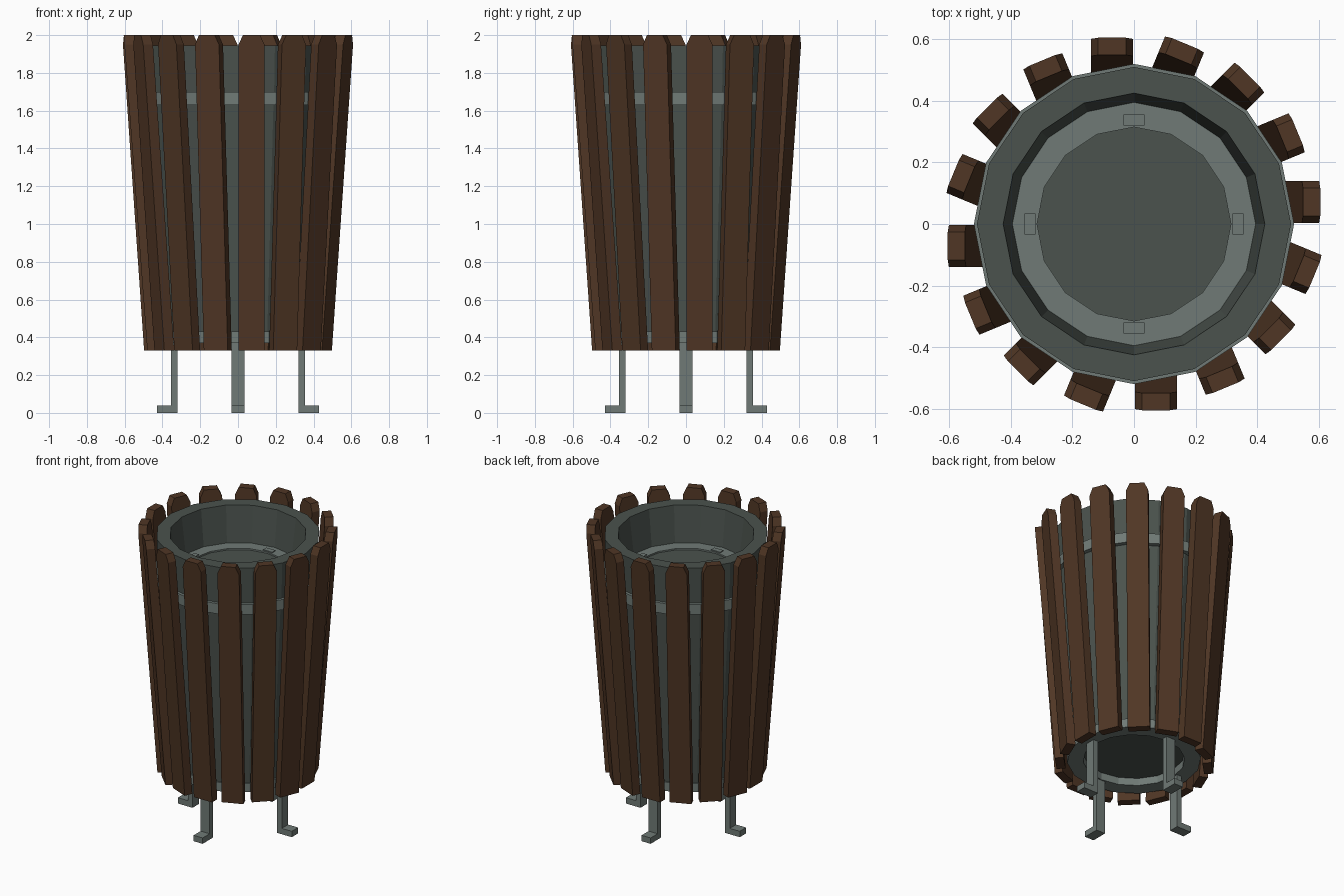
import bpy, bmesh
from math import cos, sin, pi

if "Cube" in bpy.data.objects:
    bpy.data.objects.remove(bpy.data.objects["Cube"], do_unlink=True)

SIDES = 16


def material(name, rgb):
    m = bpy.data.materials.new(name)
    m.use_nodes = True
    m.diffuse_color = (*rgb, 1)
    m.node_tree.nodes["Principled BSDF"].inputs["Base Color"].default_value = (*rgb, 1)
    return m


wood = material("brown_wood", (0.08, 0.037, 0.018))
green = material("dark_green_metal", (0.069, 0.084, 0.074))
steel = material("grey_steel", (0.162, 0.195, 0.181))


def finish(name, bm, mat):
    bmesh.ops.recalc_face_normals(bm, faces=bm.faces)
    mesh = bpy.data.meshes.new(name)
    bm.to_mesh(mesh)
    bm.free()
    mesh.materials.append(mat)
    ob = bpy.data.objects.new(name, mesh)
    bpy.context.scene.collection.objects.link(ob)


def lathe(name, profile, mat, capped=False):
    """Turn an (r, z) profile; capped closes its ends, else it loops."""
    bm = bmesh.new()
    rings = []
    for r, z in profile:
        angles = [2 * pi * i / SIDES for i in range(SIDES)]
        rings.append([bm.verts.new((r * cos(a), r * sin(a), z)) for a in angles])
    pairs = list(zip(rings, rings[1:]))
    if capped:
        bm.faces.new(rings[0])
        bm.faces.new(rings[-1])
    else:
        pairs.append((rings[-1], rings[0]))
    for lo, hi in pairs:
        for i in range(SIDES):
            j = (i + 1) % SIDES
            bm.faces.new((lo[i], lo[j], hi[j], hi[i]))
    finish(name, bm, mat)


def prism(name, front, back, mat, angle):
    """Join two matching outlines of (radial, tangential, z) points."""
    bm = bmesh.new()
    c, s = cos(angle), sin(angle)
    a, b = [[bm.verts.new((r * c - t * s, r * s + t * c, z)) for r, t, z in side]
            for side in (front, back)]
    bm.faces.new(a)
    bm.faces.new(b)
    for i in range(len(a)):
        j = (i + 1) % len(a)
        bm.faces.new((a[i], a[j], b[j], b[i]))
    finish(name, bm, mat)


# Solid tapered body, open rim and the two steel hoops
lathe("bin_body", [(0.315, 0.42), (0.315, 0.43), (0.405, 0.43), (0.49, 1.63),
                   (0.315, 1.63), (0.315, 1.69)], green, capped=True)
lathe("bin_rim", [(0.50, 1.70), (0.51, 1.945), (0.425, 1.945), (0.395, 1.70)], green)
lathe("upper_hoop", [(0.315, 1.63), (0.52, 1.63), (0.52, 1.70), (0.315, 1.70)], steel)
lathe("lower_hoop", [(0.315, 0.37), (0.415, 0.37), (0.415, 0.43), (0.315, 0.43)], steel)

# Leaning wooden slats with clipped top corners
outline = [(0.003, 0.33), (0.14, 0.33), (0.14, 1.95), (0.117, 2), (0.026, 2), (0.003, 1.95)]


def slat_side(depth):
    return [(0.48 + 0.125 * (z - 0.33) / 1.67 - depth, t, z) for t, z in outline]


for i in range(SIDES):
    prism(f"slat_{i + 1}", slat_side(0), slat_side(0.056), wood, 2 * pi * i / SIDES)

# Bent legs with outward feet, and their end tabs on the upper hoop
leg = [(0.32, 0), (0.43, 0), (0.43, 0.04), (0.355, 0.04), (0.355, 0.43), (0.32, 0.43)]
tab = [(0.32, 1.69), (0.355, 1.69), (0.355, 1.705), (0.32, 1.705)]
for side, angle in (("left", 0), ("back", pi / 2), ("right", pi), ("front", -pi / 2)):
    for part, shape in (("leg", leg), ("leg_tab", tab)):
        prism(f"{side}_{part}", [(r, -0.034, z) for r, z in shape],
              [(r, 0.034, z) for r, z in shape], steel, angle)
